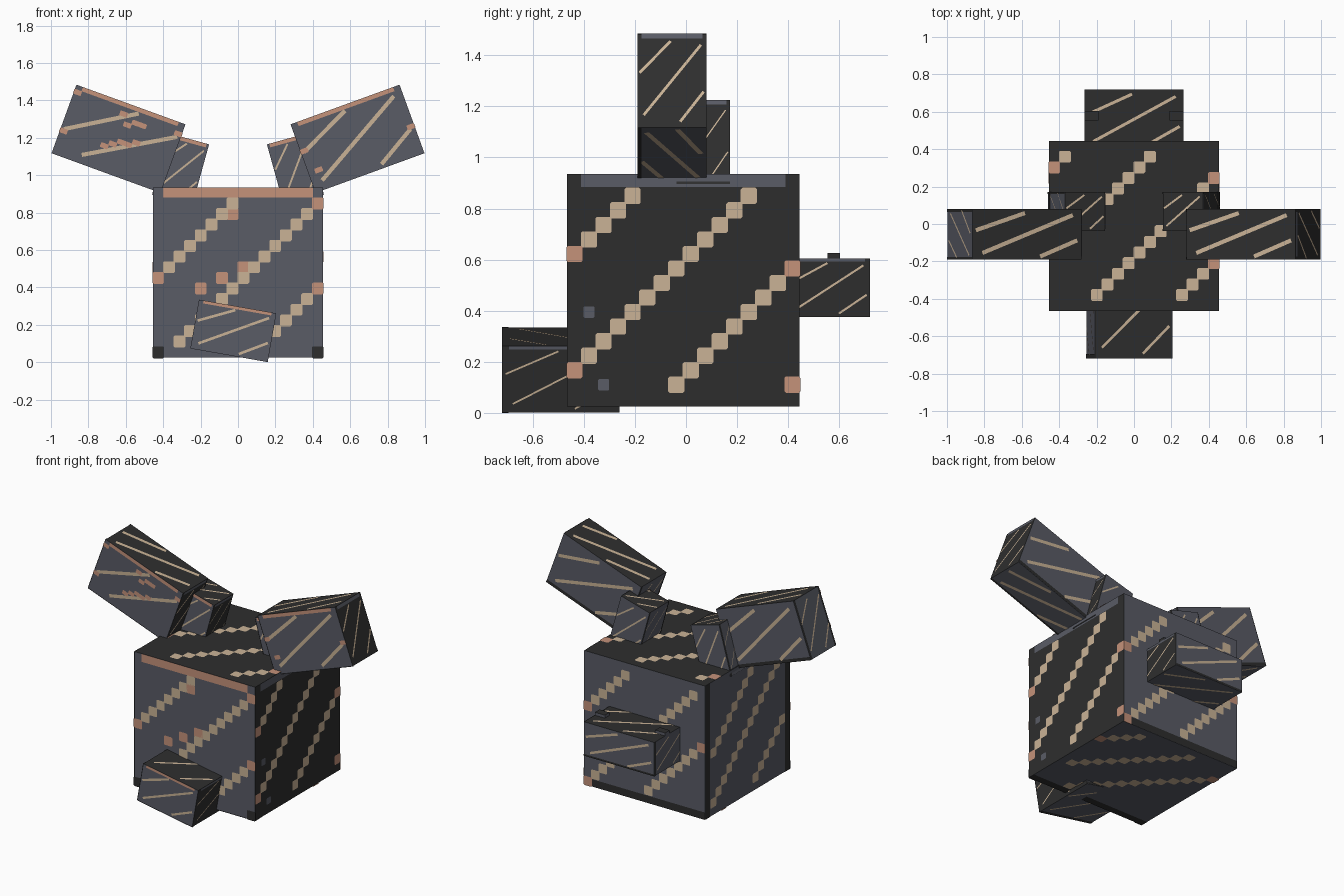
import bpy, bmesh, math
from mathutils import Vector, Matrix

old = bpy.data.objects.get("Cube")
if old:
    bpy.data.objects.remove(old)

COLOURS = {
    "slate": (0.100, 0.106, 0.132),
    "charcoal": (0.027, 0.027, 0.027),
    "cream": (0.59, 0.45, 0.305),
    "terracotta": (0.56, 0.287, 0.195),
}
NAMES = list(COLOURS)
MATS = []
for name, rgb in COLOURS.items():
    m = bpy.data.materials.new(name)
    m.use_nodes = True
    m.diffuse_color = (*rgb, 1)
    bsdf = m.node_tree.nodes["Principled BSDF"]
    bsdf.inputs["Base Color"].default_value = (*rgb, 1)
    bsdf.inputs["Roughness"].default_value = 0.9
    MATS.append(m)

# Each side: its horizontal and vertical axes as seen from outside
X, Y, Z = Vector((1, 0, 0)), Vector((0, 1, 0)), Vector((0, 0, 1))
SIDES = {"front": (X, Z), "back": (-X, Z), "right": (Y, Z),
         "left": (-Y, Z), "top": (X, Y), "bottom": (-X, Y)}
CELLS = 16


class Block:
    """A striped box: dark on top and +x, slate elsewhere, with flat marks."""

    def __init__(self, name, size, centre, tilt=0):
        self.name, self.size = name, Vector(size)
        self.matrix = Matrix.Translation(centre) @ Matrix.Rotation(math.radians(tilt), 4, "Y")
        self.bm = bmesh.new()
        bmesh.ops.create_cube(self.bm, size=1, matrix=Matrix.Diagonal((*size, 1)))
        for f in self.bm.faces:
            f.material_index = int(f.normal.x > 0.5 or f.normal.z > 0.5)

    def extent(self, side):
        return [abs(axis.dot(self.size)) for axis in SIDES[side]]

    def plate(self, side, points, colour, lift=0.002):
        """Flat polygon on a side; points are in units from its lower left corner."""
        u, v = SIDES[side]
        n = u.cross(v)
        w, h = self.extent(side)
        base = n * (abs(n.dot(self.size)) / 2 + lift)
        verts = [self.bm.verts.new(base + u * (a - w / 2) + v * (b - h / 2)) for a, b in points]
        self.bm.faces.new(verts).material_index = NAMES.index(colour)

    def band(self, side, u0, u1, v0, v1, colour):
        w, h = self.extent(side)
        self.plate(side, [(u0 * w, v0 * h), (u1 * w, v0 * h), (u1 * w, v1 * h), (u0 * w, v1 * h)], colour)

    def bead(self, side, i, j, colour, scale=1):
        w, h = self.extent(side)
        a, b = w * (i + 0.5) / CELLS, h * (j + 0.5) / CELLS
        r = 0.56 * scale
        s = 0.8 * r
        corners = [(r, -s), (r, s), (s, r), (-s, r), (-r, s), (-r, -s), (-s, -r), (s, -r)]
        self.plate(side, [(a + p * w / CELLS, b + q * h / CELLS) for p, q in corners], colour, 0.003)

    def bead_row(self, side, i, j, count):
        """Diagonal row of beads, terracotta where it meets an edge."""
        for k in range(count):
            edge = i + k in (0, CELLS - 1)
            self.bead(side, i + k, j + k, "terracotta" if edge else "cream")

    def line(self, side, start, end, width):
        w, h = self.extent(side)
        a, b = Vector((start[0] * w, start[1] * h)), Vector((end[0] * w, end[1] * h))
        d = (b - a).normalized() * width / 2
        p = Vector((-d.y, d.x))
        self.plate(side, [a - p, b - p, b + p, a + p], "cream")

    def trims(self):
        self.band("front", 0.06, 0.94, 0.94, 1, "terracotta")
        self.band("right", 0.06, 0.94, 0.945, 1, "slate")
        self.band("back", 0, 1, 0, 0.055, "charcoal")
        self.band("bottom", 0, 1, 0, 0.055, "charcoal")
        self.band("left", 0, 0.055, 0, 1, "charcoal")
        self.band("left", 0.945, 1, 0, 1, "charcoal")

    def finish(self):
        mesh = bpy.data.meshes.new(self.name)
        self.bm.to_mesh(mesh)
        self.bm.free()
        for m in MATS:
            mesh.materials.append(m)
        ob = bpy.data.objects.new(self.name, mesh)
        ob.matrix_world = self.matrix
        bpy.context.collection.objects.link(ob)


# Body with rows of beads on every side
body = Block("body", (0.91, 0.91, 0.91), (0, -0.01, 0.48))
body.trims()
ROWS = {
    "front": [(0, 7, 8), (2, 1, 14), (10, 1, 6)],
    "right": [(0, 10, 5), (0, 2, 13), (7, 1, 9)],
    "top": [(0, 13, 2), (0, 5, 10), (4, 1, 12), (12, 1, 4)],
    "back": [(0, 9, 6), (0, 0, 15), (8, 1, 8)],
    "left": [(1, 7, 8), (1, 1, 14), (9, 1, 6)],
    "bottom": [(0, 11, 4), (1, 5, 10), (4, 1, 12)],
}
for side, rows in ROWS.items():
    for row in rows:
        body.bead_row(side, *row)
for i, j in ((4, 6), (6, 7), (8, 8), (7, 13)):
    body.bead("front", i, j, "terracotta")
for i in (0, 15):
    body.bead("front", i, 0, "charcoal")
body.bead("right", 15, 1, "terracotta")
body.bead("right", 1, 6, "slate", 0.7)
body.bead("right", 2, 1, "slate", 0.7)
body.finish()

# Fine diagonal lines shared by the smaller blocks
LINES = [((0.03, 0.58), (0.48, 0.92)), ((0.09, 0.13), (0.92, 0.88)), ((0.62, 0.06), (0.96, 0.38))]
SHALLOW = [((0.03, 0.37), (0.59, 0.92)), ((0.25, 0.12), (0.97, 0.8))]


def striped_block(name, size, centre, tilt, width, front=LINES, spots=()):
    block = Block(name, size, centre, tilt)
    block.trims()
    for side in SIDES:
        narrow = 0.5 if side in ("left", "right") else 1
        for start, end in (front if side == "front" else LINES):
            block.line(side, start, end, width * narrow)
    for i, j in spots:
        block.bead("front", i, j, "terracotta")
    block.finish()


# Raised ears and the inner ears behind them
EAR_SPOTS = [(0, 9), (1, 4), (15, 6)]
striped_block("left_ear", (0.62, 0.27, 0.39), (0.639, -0.055, 1.195), -20, 0.022, LINES, EAR_SPOTS)
striped_block("right_ear", (0.62, 0.27, 0.39), (-0.639, -0.055, 1.195), 20, 0.022, SHALLOW,
              [(8, 11), (9, 12), (10, 12), (7, 13), (7, 6), (8, 7), (9, 7), (6, 5), (10, 8),
               (0, 14), (0, 5), (15, 13)])
for name, s in (("left", 1), ("right", -1)):
    striped_block(name + "_inner_ear", (0.222, 0.21, 0.34), (s * 0.307, 0.067, 1.031), -s * 15.5, 0.01)

# Tilted block at the front and level block at the back
striped_block("front_block", (0.42, 0.46, 0.265), (-0.025, -0.49, 0.168), 10, 0.014)
striped_block("back_block", (0.53, 0.32, 0.23), (0, 0.56, 0.49), 0, 0.016)

# Small tabs on top of the back block
for name, s in (("left", 1), ("right", -1)):
    Block(name + "_tab", (0.075, 0.05, 0.03), (s * 0.227, 0.578, 0.61)).finish()
